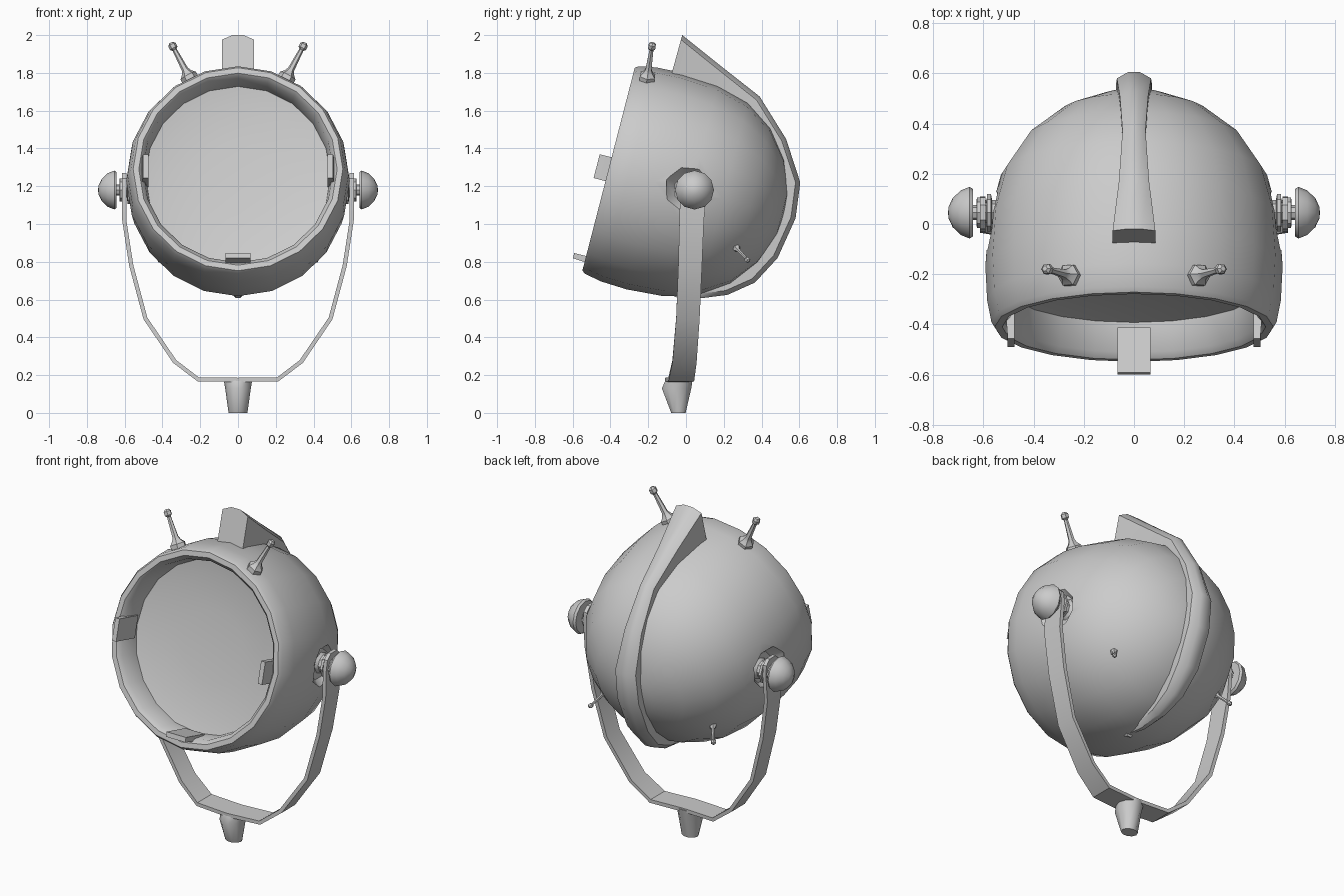
import bpy, bmesh, math
from mathutils import Vector, Matrix

if "Cube" in bpy.data.objects:
    bpy.data.objects.remove(bpy.data.objects["Cube"])

RIM = Vector((0, -0.41, 1.29))            # centre of the lamp opening
BACK = Vector((0, 0.968, -0.25)).normalized()
UP = Vector((0, 0.25, 0.968)).normalized()


def smooth(ob, angle=35):
    bpy.ops.object.select_all(action='DESELECT')
    ob.select_set(True)
    bpy.context.view_layer.objects.active = ob
    bpy.ops.object.shade_smooth_by_angle(angle=math.radians(angle))


def loft(name, rings, angle=35):
    """Skin closed rings of points and cap both ends."""
    bm = bmesh.new()
    vs = [[bm.verts.new(p) for p in ring] for ring in rings]
    n = len(vs[0])
    for a, b in zip(vs, vs[1:]):
        for i in range(n):
            j = (i + 1) % n
            bm.faces.new((a[i], a[j], b[j], b[i]))
    bm.faces.new(vs[0][::-1])
    bm.faces.new(vs[-1])
    bmesh.ops.remove_doubles(bm, verts=bm.verts, dist=1e-5)
    bmesh.ops.recalc_face_normals(bm, faces=bm.faces)
    me = bpy.data.meshes.new(name)
    bm.to_mesh(me)
    bm.free()
    ob = bpy.data.objects.new(name, me)
    bpy.context.collection.objects.link(ob)
    smooth(ob, angle)
    return ob


def turned(name, origin, axis, profile, sides, phase=0.0, angle=35):
    """Lathe (distance along axis, radius) pairs around an axis."""
    origin, w = Vector(origin), Vector(axis).normalized()
    u = Vector((1, 0, 0)) if abs(w.x) < 0.7 else Vector((0, 0, 1))
    u = (u - w * u.dot(w)).normalized()
    v = w.cross(u)
    ang = [math.tau * (i + phase) / sides for i in range(sides)]
    return loft(name, [[origin + w * t + (u * math.cos(a) + v * math.sin(a)) * r
                        for a in ang] for t, r in profile], angle)


# lamp shell: domed back, flat lip, recessed lens dish
shell = turned("lamp_shell", RIM, BACK, [
    (0.965, 0), (0.948, 0.13), (0.885, 0.29), (0.775, 0.43), (0.625, 0.53),
    (0.45, 0.578), (0.25, 0.592), (0.11, 0.585), (0.02, 0.568), (0, 0.555),
    (0, 0.525), (0.025, 0.503), (0.145, 0.49), (0.165, 0.40), (0.18, 0.2),
    (0.185, 0)], 20, angle=45)

# octagonal pivot sockets cut into the sides
for s in (-1, 1):
    cutter = turned("socket_cutter", (s * 0.525, 0.025, 1.18), (s, 0, 0),
                    [(0, 0.09), (0.055, 0.14), (0.2, 0.14)], 8, 0.5)
    cutter.hide_render = True
    mod = shell.modifiers.new("socket", 'BOOLEAN')
    mod.operation, mod.solver, mod.object = 'DIFFERENCE', 'EXACT', cutter
    bpy.context.view_layer.objects.active = shell
    bpy.ops.object.modifier_apply(modifier=mod.name)
    bpy.data.objects.remove(cutter)
smooth(shell, 35)

# crest fin running over the top and down the back
S = Vector((0, -0.042, 1.195))
stations = [(-0.02, 2.0, 0.085), (0.18, 1.84, 0.06), (0.39, 1.675, 0.046),
            (0.53, 1.45, 0.056), (0.605, 1.22, 0.068), (0.58, 1.03, 0.072),
            (0.485, 0.82, 0.07), (0.365, 0.69, 0.058), (0.22, 0.625, 0.045),
            (0.08, 0.607, 0.033), (-0.11, 0.632, 0.01)]
rings = []
for k, (y, z, w) in enumerate(stations):
    out = Vector((0, y, z))
    d = (out - S).normalized()
    inner = S + d * 0.54 if k else Vector((0, -0.075, 1.80))
    to_in = (inner - out).normalized()
    sh = out + to_in * min(0.025, (out - inner).length * 0.4)
    X = Vector((w, 0, 0))
    rings.append([inner - X, sh - X, out - X * 0.35, out + X * 0.35, sh + X, inner + X])
fin = loft("crest_fin", rings, 40)

# vent recess in the front end of the fin
bm = bmesh.new()
bm.from_mesh(fin.data)
face = min(bm.faces, key=lambda f: f.calc_center_median().y)
bmesh.ops.inset_region(bm, faces=[face], thickness=0.032)
bmesh.ops.inset_region(bm, faces=[face], thickness=0.001)
bmesh.ops.translate(bm, verts=face.verts, vec=(0, 0.07, -0.03))
bm.to_mesh(fin.data)
bm.free()
smooth(fin, 40)

# three lens clips inside the lip
for nm, a in (("right", 0), ("lower", 270), ("left", 180)):
    a = math.radians(a)
    rad = Vector((1, 0, 0)) * math.cos(a) + UP * math.sin(a)
    tan = rad.cross(BACK)
    rings = []
    for t, lo, hi in ((-0.065, 0.475, 0.503), (0.03, 0.475, 0.51), (0.12, 0.475, 0.51)):
        rings.append([RIM + BACK * t + rad * r + tan * h for r, h in
                      ((lo, -0.065), (lo, 0.065), (hi, 0.065), (hi, -0.065))])
    loft("lens_clip_" + nm, rings, 20)


def antenna(name, base, tip, size):
    base, tip = Vector(base), Vector(tip)
    n = (tip - base).length
    prof = [(-0.03, 2.3), (0.012, 2.3), (0.03, 1.4), (0.05, 0.9)] if size > 0.015 else \
           [(-0.03, 1.8), (0.008, 1.6), (0.02, 0.8)]
    turned(name + "_stem", base, tip - base,
           [(t, r * size) for t, r in prof] + [(n, size * 0.55)], 6)
    b = size * 1.1
    turned(name + "_bead", tip, tip - base,
           [(-b, b * 0.5), (-b * 0.5, b), (b * 0.5, b), (b, b * 0.5)], 6)


for side, s in (("right", 1), ("left", -1)):
    # antennae and lower pins
    antenna("top_antenna_" + side, (s * 0.258, -0.205, 1.775), (s * 0.345, -0.18, 1.94), 0.02)
    antenna("rear_pin_" + side, (s * 0.365, 0.265, 0.875), (s * 0.412, 0.325, 0.81), 0.013)
    # pivot shaft with washers, and domed knob
    turned("pivot_shaft_" + side, (0, 0.045, 1.18), (s, 0, 0),
           [(0.50, 0.085), (0.54, 0.05), (0.565, 0.05), (0.57, 0.075), (0.585, 0.075),
            (0.588, 0.04), (0.612, 0.04), (0.614, 0.06), (0.626, 0.06), (0.628, 0.03),
            (0.66, 0.03)], 8)
    turned("knob_" + side, (0, 0.045, 1.18), (s, 0, 0),
           [(0.645, 0.06), (0.642, 0.095), (0.655, 0.103), (0.69, 0.089),
            (0.722, 0.058), (0.738, 0.025), (0.741, 0)], 12)

# yoke strap: half path (x, z, y centre, half width), mirrored across x
half = [(0, 0.175, -0.04, 0.07), (0.21, 0.177, -0.025, 0.068), (0.335, 0.272, -0.008, 0.064),
        (0.49, 0.50, 0.01, 0.062), (0.565, 0.78, 0.022, 0.063), (0.602, 1.02, 0.03, 0.065),
        (0.602, 1.18, 0.04, 0.07), (0.602, 1.24, 0.043, 0.062), (0.602, 1.27, 0.045, 0.03)]
path = [(-x, z, y, w) for x, z, y, w in half[:0:-1]] + half
rings = []
for i, (x, z, y, w) in enumerate(path):
    a, b = path[max(i - 1, 0)], path[min(i + 1, len(path) - 1)]
    nrm = Vector((-(b[1] - a[1]), 0, b[0] - a[0])).normalized() * 0.011
    c = Vector((x, y, z))
    Y = Vector((0, w, 0))
    rings.append([c - Y - nrm, c + Y - nrm, c + Y + nrm, c - Y + nrm])
loft("yoke_strap", rings, 35)

# tapered mounting foot: (z, y centre, half x, half y)
foot = [(0, -0.04, 0.05, 0.04), (0.13, -0.05, 0.068, 0.082), (0.178, -0.035, 0.076, 0.074)]
loft("mounting_foot", [[Vector((hx * math.cos(a), y + hy * math.sin(a), z)) for a in
                        [math.tau * i / 10 for i in range(10)]] for z, y, hx, hy in foot], 40)
